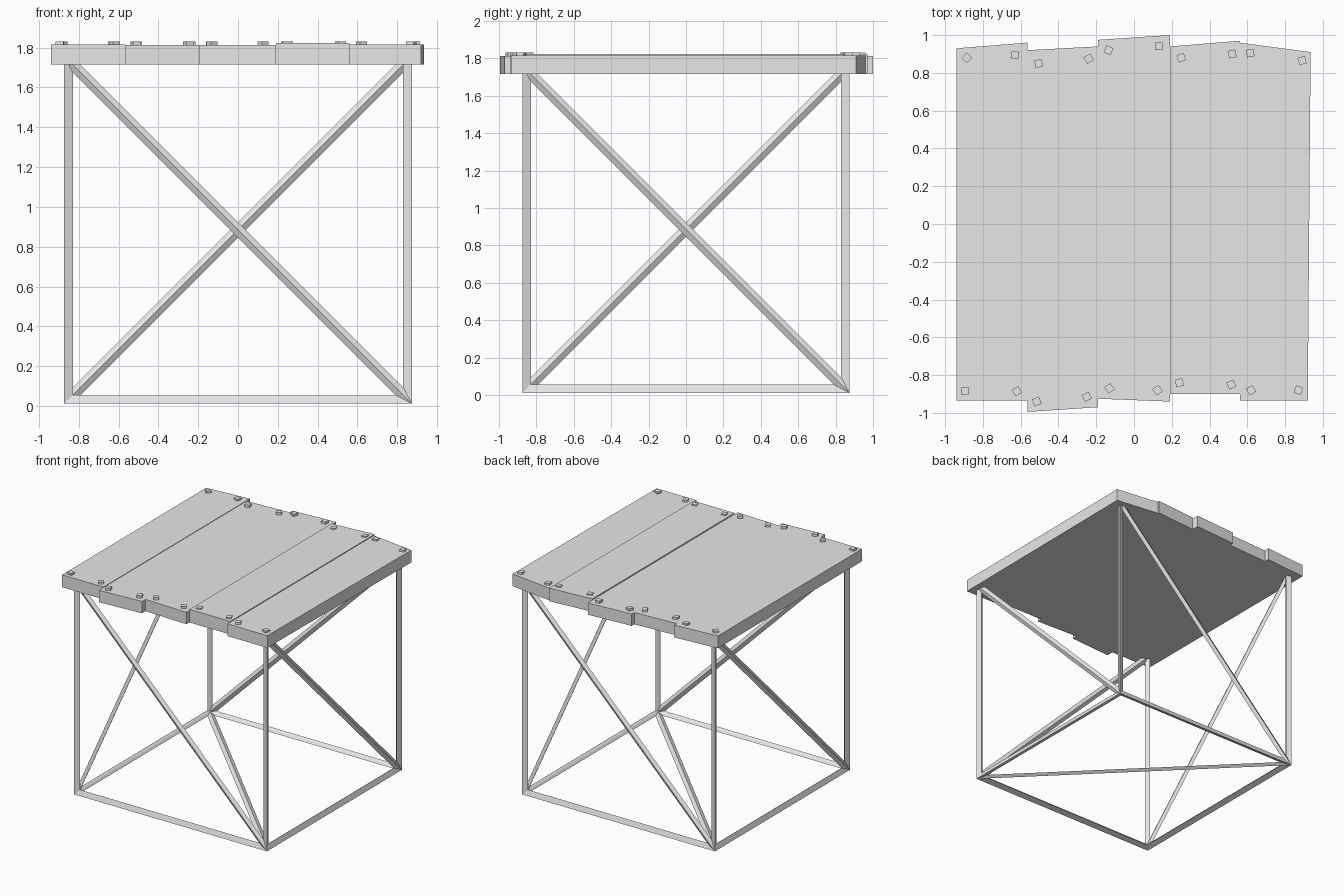
import bpy, bmesh, math
from mathutils import Matrix, Vector

if "Cube" in bpy.data.objects:
    bpy.data.objects.remove(bpy.data.objects["Cube"])

grey = bpy.data.materials.new("plain_grey")
grey.use_nodes = True
grey.diffuse_color = (0.8, 0.8, 0.8, 1)
grey.node_tree.nodes["Principled BSDF"].inputs["Base Color"].default_value = (0.8, 0.8, 0.8, 1)


def add_object(name, bm):
    bmesh.ops.recalc_face_normals(bm, faces=bm.faces)
    mesh = bpy.data.meshes.new(name)
    bm.to_mesh(mesh)
    bm.free()
    mesh.materials.append(grey)
    obj = bpy.data.objects.new(name, mesh)
    bpy.context.collection.objects.link(obj)
    return obj


# Strut frame: a cube with one diagonal per face, turned into bars
HALF, BAR = 0.8575, 0.055
CENTRE = HALF + BAR / 2
bm = bmesh.new()
bmesh.ops.create_cube(bm, size=2 * HALF)
corner = {tuple(1 if c > 0 else -1 for c in v.co): v for v in bm.verts}
diagonals = [
    ((-1, -1, 1), (1, -1, -1)),   # front
    ((-1, 1, -1), (1, 1, 1)),     # back
    ((-1, -1, -1), (-1, 1, 1)),   # right side
    ((1, -1, 1), (1, 1, -1)),     # left side
    ((-1, 1, -1), (1, -1, -1)),   # floor
    ((-1, -1, 1), (1, 1, 1)),     # under the boards
]
for a, b in diagonals:
    bmesh.ops.connect_verts(bm, verts=[corner[a], corner[b]])
bmesh.ops.translate(bm, verts=bm.verts, vec=(0, 0, CENTRE))
frame = add_object("strut_frame", bm)
wire = frame.modifiers.new("bars", "WIREFRAME")
wire.thickness = BAR
wire.offset = 0
wire.use_even_offset = True

# Boards: x range, front y at both edges, back y at both edges, top height
BOTTOM = 1.715
boards = [
    (-0.94, -0.565, -0.935, -0.935, 0.93, 0.96, 1.816),
    (-0.565, -0.19, -0.995, -0.97, 0.92, 0.94, 1.812),
    (-0.19, 0.19, -0.925, -0.94, 0.975, 1.0, 1.812),
    (0.19, 0.56, -0.90, -0.90, 0.94, 0.97, 1.822),
    (0.56, 0.935, -0.935, -0.935, 0.96, 0.91, 1.815),
]
for i, (x0, x1, f0, f1, b0, b1, top) in enumerate(boards):
    bm = bmesh.new()
    front_x1 = x1 - 0.015 if i == len(boards) - 1 else x1
    outline = [(x0, f0), (front_x1, f1), (x1, b1), (x0, b0)]
    face = bm.faces.new([bm.verts.new((x, y, BOTTOM)) for x, y in outline])
    grown = bmesh.ops.extrude_face_region(bm, geom=[face])["geom"]
    bmesh.ops.translate(bm, vec=(0, 0, top - BOTTOM),
                        verts=[v for v in grown if isinstance(v, bmesh.types.BMVert)])
    if not any(f.normal.z < -0.9 for f in bm.faces) and len(bm.faces) < 6:
        bm.faces.new([v for v in bm.verts if abs(v.co.z - BOTTOM) < 1e-5])
    add_object(f"board_{i + 1}", bm)

# Square nail heads: x, y, turn in degrees
nails = [
    (-0.885, 0.88, 45), (-0.63, 0.895, -10), (-0.505, 0.85, 10), (-0.24, 0.875, 30),
    (-0.135, 0.92, -25), (0.13, 0.94, 0), (0.25, 0.88, 20), (0.52, 0.90, 10),
    (0.615, 0.905, 10), (0.89, 0.865, 15),
    (-0.895, -0.885, -5), (-0.62, -0.885, 30), (-0.515, -0.94, 20), (-0.25, -0.915, 25),
    (-0.13, -0.87, 35), (0.125, -0.88, 35), (0.24, -0.84, 15), (0.515, -0.85, 25),
    (0.62, -0.88, 30), (0.87, -0.88, -20),
]
NAIL_TOP, NAIL_DEPTH = 1.831, 0.03
bm = bmesh.new()
for x, y, turn in nails:
    place = (Matrix.Translation((x, y, NAIL_TOP - NAIL_DEPTH / 2))
             @ Matrix.Rotation(math.radians(turn), 4, "Z")
             @ Matrix.Diagonal((0.04, 0.04, NAIL_DEPTH, 1)))
    bmesh.ops.create_cube(bm, size=1, matrix=place)
add_object("nail_heads", bm)
